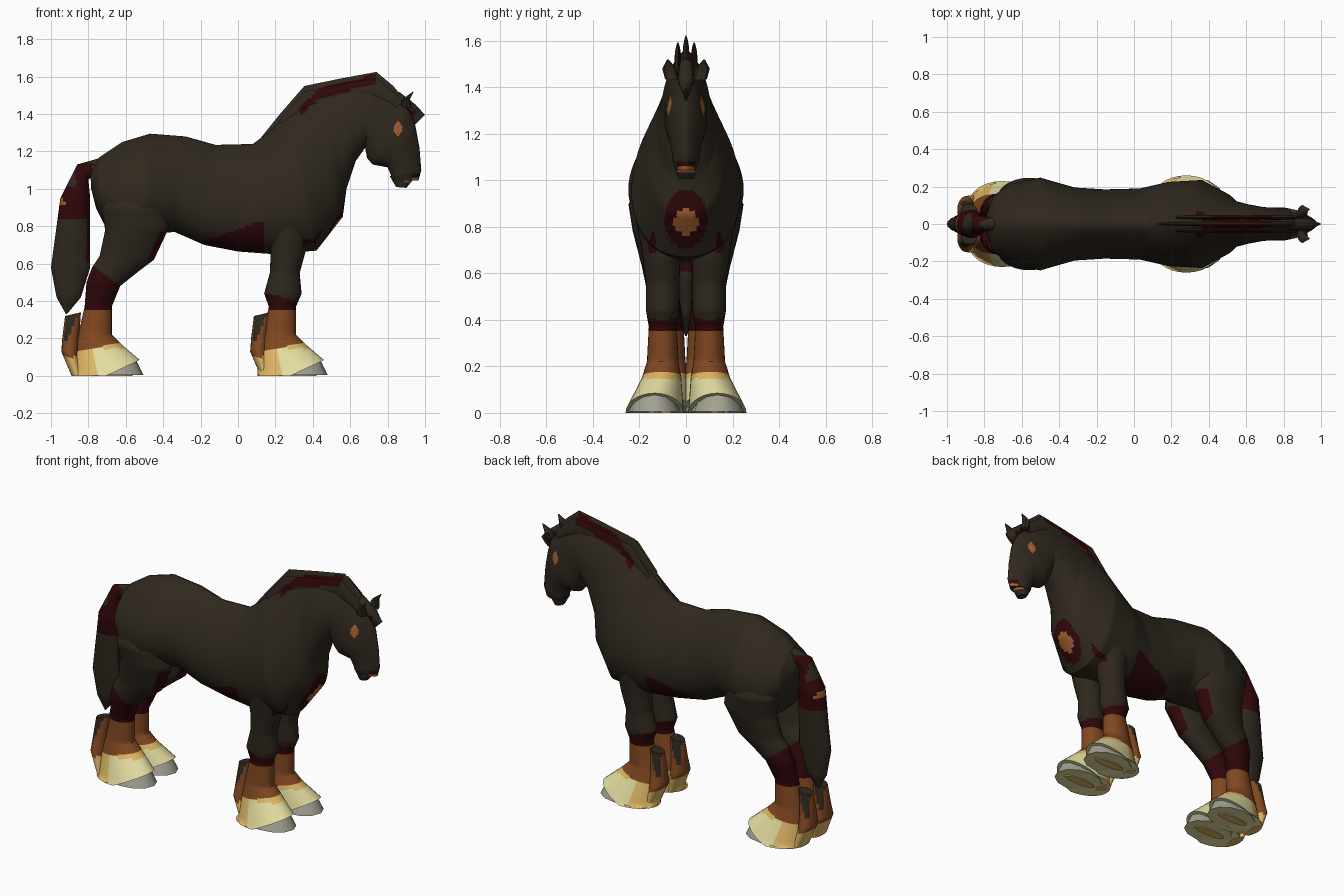
import bpy, bmesh, math

cube = bpy.data.objects.get("Cube")
if cube:
    bpy.data.objects.remove(cube)


def material(name, red, green, blue):
    mat = bpy.data.materials.new(name)
    mat.use_nodes = True
    colour = (red, green, blue, 1)
    mat.diffuse_color = colour
    mat.node_tree.nodes["Principled BSDF"].inputs["Base Color"].default_value = colour
    return mat


PALETTE = [
    material("dark_coat", .028, .021, .013),
    material("crimson", .029, .002, .003),
    material("rust", .22, .064, .015),
    material("gold", .74, .47, .13),
    material("cream", .76, .71, .35),
    material("hoof_grey", .36, .36, .29),
    material("amber", .38, .12, .03),
]
COAT, CRIMSON, RUST, GOLD, CREAM, GREY, AMBER = range(len(PALETTE))


def loft(name, rows, rule, sides=12, steps=4, sag=1.0, square=1.0, flip=1):
    """Rows: edge point x z, opposite point x z, half width, optional y centre."""
    rows = [tuple(r) + (0,) * (6 - len(r)) for r in rows]
    sections = [[a + (b - a) * s / steps for a, b in zip(one, two)]
                for one, two in zip(rows, rows[1:]) for s in range(steps)]
    bm = bmesh.new()
    rings = []
    for ax, az, bx, bz, width, cy in sections + [rows[-1]]:
        ring = []
        for k in range(sides):
            angle = math.tau * k / sides
            t = max(0, (1 - math.cos(angle)) / 2) ** sag
            across = math.sin(angle)
            y = cy + width * math.copysign(abs(across) ** square, across)
            ring.append(bm.verts.new((ax + (bx - ax) * t, y * flip,
                                      max(0, az + (bz - az) * t))))
        rings.append(ring)
    for one, two in zip(rings, rings[1:]):
        for k in range(sides):
            j = (k + 1) % sides
            bm.faces.new((one[k], one[j], two[j], two[k]))
    bm.faces.new(rings[0])
    bm.faces.new(rings[-1])
    bmesh.ops.recalc_face_normals(bm, faces=bm.faces[:])
    for face in bm.faces:
        face.material_index = rule(face.calc_center_median(), face.normal)
    mesh = bpy.data.meshes.new(name)
    for mat in PALETTE:
        mesh.materials.append(mat)
    bm.to_mesh(mesh)
    bm.free()
    mesh.shade_smooth()
    mesh.set_sharp_from_angle(angle=math.radians(42))
    obj = bpy.data.objects.new(name, mesh)
    bpy.context.collection.objects.link(obj)


def oval(u, v, ru, rv):
    return (u / ru) ** 2 + (v / rv) ** 2


# Colour rules
def mane_band(p):
    middle = min(1.44 + (p.x - .36), 1.51 + .28 * (p.x - .45))
    return .33 < p.x < .73 and abs(p.y) < .075 and abs(p.z - middle) < .026


def chest_streak(p):
    return p.x > .28 and oval(abs(p.y) - .145, p.z - .73, .018, .05) < 1


def body_rule(p, normal):
    if p.x > .35 and oval(p.y, p.z - .835, .092, .125) < 1:
        return AMBER if oval(p.y, p.z - .82, .054, .054) < 1 else CRIMSON
    if -.2 < p.x < .14 and p.z < .785 + .35 * p.x:
        return CRIMSON
    if abs(p.y) > .04 and oval(p.x - .855, p.z - 1.322, .023, .038) < 1:
        return AMBER
    if p.x > .93 and p.z < 1.08:
        return CRIMSON if p.z > 1.06 and abs(p.y) < .04 else AMBER
    return CRIMSON if mane_band(p) or chest_streak(p) else COAT


def lip_rule(p, normal):
    return AMBER if p.z > 1.03 and p.x > .89 else COAT


def mane_rule(p, normal):
    inner = p.y * normal.y < 0 and .35 < p.x < .86
    return CRIMSON if inner or mane_band(p) else COAT


def forelock_rule(p, normal):
    return CRIMSON if 1.39 < p.z < 1.43 and p.x < .95 else COAT


def tail_rule(p, normal):
    if .83 < p.z < 1.01 or (-.87 < p.x < -.775 and 1 < p.z < 1.14):
        if oval(p.x + .94, p.z - .925, .012, .025) < 1:
            return AMBER
        return CRIMSON
    return CRIMSON if p.x > -.81 and .6 < p.z < .9 else COAT


def plain(index):
    return lambda p, normal: index


def leg_rule(heel, cuff, slope):
    def rule(p, normal):
        if p.z > cuff - slope * (p.x - heel):
            stifle = heel < 0 and p.x > -.47 and p.z < .77 and normal.x > .5
            return CRIMSON if stifle or chest_streak(p) else COAT
        if p.z > .36:
            return CRIMSON
        if p.z > .13 + .2 * (p.x - heel):
            return RUST
        return GOLD if p.z > .145 or p.x < heel + .1 else CREAM
    return rule


def feather_rule(heel):
    def rule(p, normal):
        if p.z < .1:
            return GOLD
        flank = abs(normal.y) > .45 or normal.z > .7
        return COAT if flank and p.z > .19 and p.x < heel + .4 * (p.z - .16) else RUST
    return rule


def hoof_rule(p, normal):
    return CREAM if normal.z < -.8 else GREY


# Trunk, neck and head in one sweep from rump to muzzle
loft("body", [
    (-.79, 1.10, -.785, 1.0, .05), (-.74, 1.17, -.76, .9, .15),
    (-.62, 1.25, -.69, .76, .215), (-.47, 1.295, -.52, .75, .248),
    (-.28, 1.28, -.34, .77, .195), (-.12, 1.235, -.18, .7, .185),
    (.08, 1.24, 0, .665, .19), (.16, 1.3, .2, .65, .225),
    (.26, 1.4, .42, .67, .235), (.36, 1.48, .56, .85, .165),
    (.46, 1.525, .58, 1.0, .125), (.58, 1.56, .63, 1.15, .105),
    (.72, 1.56, .68, 1.22, .09), (.84, 1.51, .69, 1.165, .088),
    (.92, 1.43, .72, 1.13, .088), (.95, 1.33, .8, 1.115, .075),
    (.97, 1.22, .815, 1.08, .062), (.98, 1.1, .82, 1.06, .056),
    (.965, 1.045, .83, 1.045, .045),
], body_rule, sides=88, steps=10, sag=.7, square=.92)
loft("lower_lip", [
    (.945, 1.06, .81, 1.07, .047), (.9, 1.005, .845, 1.01, .033),
], lip_rule, sides=20, steps=4)

# Hair
MANE = [
    (.1, 1.245, .12, 1.2, .008), (.22, 1.395, .28, 1.33, .012),
    (.355, 1.55, .42, 1.43, .014), (.55, 1.59, .57, 1.48, .014),
    (.74, 1.625, .72, 1.5, .014), (.83, 1.55, .79, 1.48, .014),
    (.88, 1.49, .84, 1.45, .01),
]
SIDE_MANE = [(ax, az - .03, bx, bz - .02, w, 0) for ax, az, bx, bz, w in MANE[1:]]
loft("mane_crest", MANE, mane_rule, sides=20, steps=8, sag=.7)
loft("forelock", [
    (.86, 1.52, .84, 1.46, .03), (.95, 1.45, .92, 1.4, .035),
    (1.0, 1.395, .945, 1.34, .008),
], forelock_rule, sides=10, steps=3)
loft("tail", [
    (-.72, 1.17, -.74, 1.09, .03), (-.86, 1.13, -.8, 1.05, .045),
    (-.95, .95, -.79, .95, .075), (-.97, .8, -.79, .8, .068),
    (-1.0, .58, -.79, .58, .05), (-.97, .42, -.84, .42, .035),
    (-.92, .33, -.915, .33, .004),
], tail_rule, sides=20, steps=8)

# Upper leg sections; the lower leg and foot are shared
FRONT_UPPER = [
    (.34, 1.05, .22, 1.05, .04, .13), (.39, .88, .16, .88, .09, .132),
    (.36, .66, .175, .66, .08, .105), (.33, .55, .17, .55, .072, .1),
    (.34, .44, .14, .44, .072, .1),
]
HIND_UPPER = [
    (-.48, 1.08, -.64, 1.08, .05, .12), (-.39, .89, -.73, .9, .107, .14),
    (-.37, .79, -.71, .78, .095, .135), (-.45, .62, -.74, .64, .075, .115),
    (-.53, .56, -.78, .58, .072, .105), (-.63, .48, -.81, .5, .068, .095),
]
LOWER = [
    (.31, .37, .165, .37, .06, .1), (.31, .22, .13, .22, .068, .1),
    (.36, .17, .11, .13, .085, .105), (.46, .085, .1, -.085, .125, .135),
]
FEATHER = [
    (.17, .34, .085, .32, .038, .1), (.16, .2, .07, .2, .058, .1),
    (.16, .1, .065, .13, .075, .105), (.18, 0, .12, 0, .07, .115),
]
HOOF = [(.44, .085, .14, .03, .09, .135), (.48, .005, .16, .005, .113, .135)]
SOLE_STRIPE = [(.42, .008, .2, .008, .03, .135), (.42, 0, .2, 0, .03, .135)]


def moved(rows, dx, dy):
    return [(a + dx, az, b + dx, bz, w, y + dy) for a, az, b, bz, w, y in rows]


for side, flip in (("left", 1), ("right", -1)):
    for end, upper, dx, dy, cuff, slope in (
            ("front", FRONT_UPPER, 0, 0, .45, .25),
            ("hind", HIND_UPPER, -.985, -.03, .66, .8)):
        label = f"{side}_{end}_"
        heel = dx + .12
        loft(label + "leg", upper + moved(LOWER, dx, dy), leg_rule(heel, cuff, slope),
             sides=28, steps=8, flip=flip)
        back = dx * 1.025
        loft(label + "feather", moved(FEATHER, back, dy), feather_rule(back + .085),
             sides=20, steps=6, flip=flip)
        loft(label + "hoof", moved(HOOF, dx, dy), hoof_rule, steps=1, flip=flip)
        loft(label + "sole_stripe", moved(SOLE_STRIPE, dx, dy), plain(GOLD),
             steps=1, flip=flip)
    loft(side + "_mane", moved(SIDE_MANE, 0, .035), mane_rule,
         sides=20, steps=8, sag=.7, flip=flip)
    loft(side + "_ear", [
        (.93, 1.43, .87, 1.44, .03, .06), (.92, 1.48, .88, 1.48, .03, .072),
        (.94, 1.52, .935, 1.52, .003, .078),
    ], plain(COAT), sides=8, steps=1, flip=flip)
